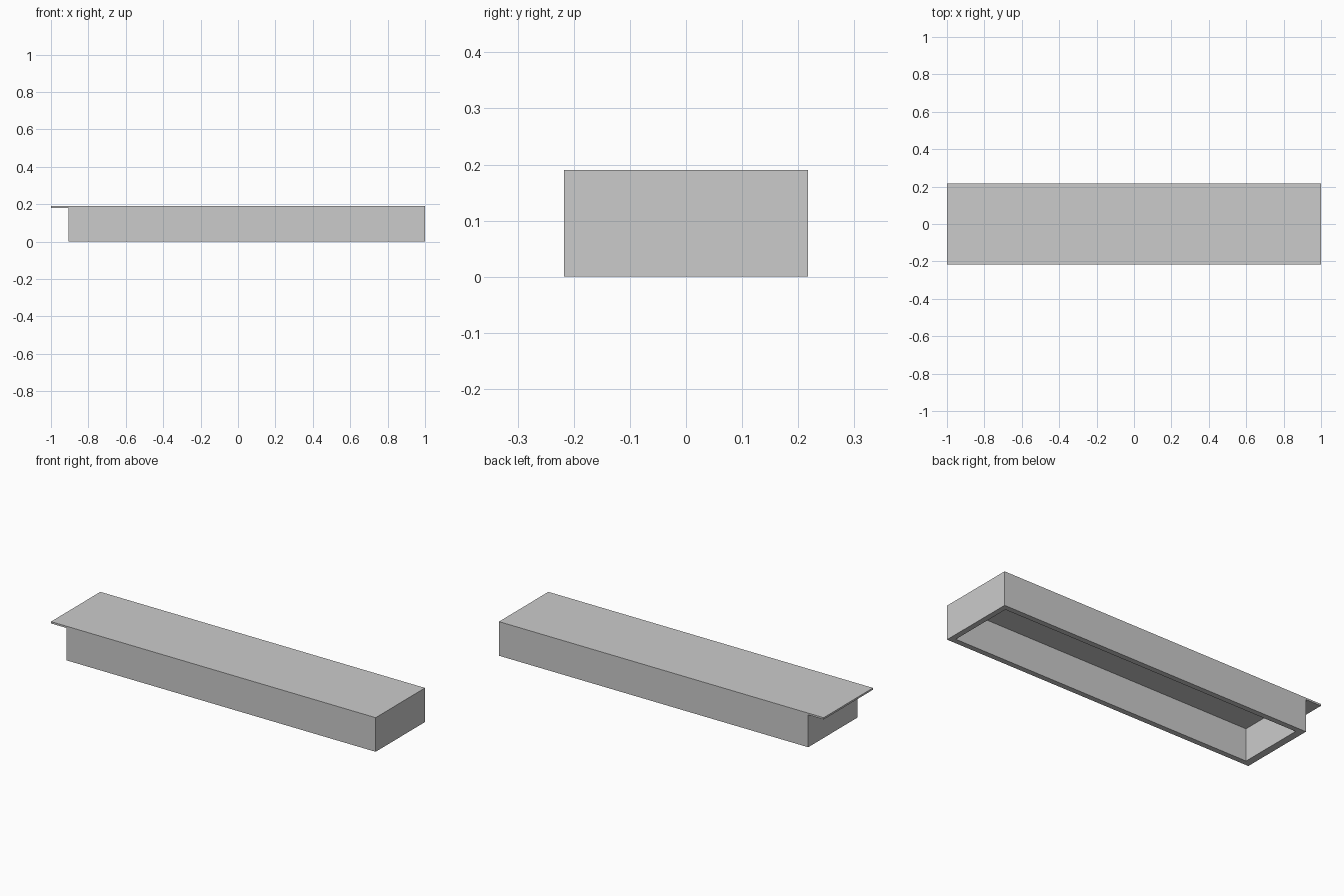
import bpy
import bmesh

cube = bpy.data.objects.get("Cube")
if cube:
    bpy.data.objects.remove(cube, do_unlink=True)

# Plain grey finish
grey = bpy.data.materials.new("plain_grey")
grey.use_nodes = True
colour = (0.6, 0.6, 0.6, 1)
grey.diffuse_color = colour
grey.node_tree.nodes["Principled BSDF"].inputs["Base Color"].default_value = colour

HALF_WIDTH = 0.217
HEIGHT = 0.19
PLATE = 0.01
BODY_LEFT, BODY_RIGHT = 1.0, -0.905


def add_mesh(name, bm):
    bmesh.ops.recalc_face_normals(bm, faces=bm.faces)
    mesh = bpy.data.meshes.new(name)
    bm.to_mesh(mesh)
    bm.free()
    mesh.materials.append(grey)
    obj = bpy.data.objects.new(name, mesh)
    bpy.context.collection.objects.link(obj)
    return obj


def ring(bm, x0, x1, y, z):
    return [bm.verts.new(p) for p in ((x0, -y, z), (x1, -y, z), (x1, y, z), (x0, y, z))]


# Overhanging top plate
bm = bmesh.new()
bottom = ring(bm, -1, 1, HALF_WIDTH, HEIGHT - PLATE)
bm.faces.new(bottom)
top = bmesh.ops.extrude_face_region(bm, geom=bm.faces[:])["geom"]
bmesh.ops.translate(bm, vec=(0, 0, PLATE),
                    verts=[v for v in top if isinstance(v, bmesh.types.BMVert)])
add_mesh("top_plate", bm)

# Rectangular wall frame, open below
SIDE_WALL, LEFT_WALL, RIGHT_WALL = 0.03, 0.03, 0.04
bm = bmesh.new()
outer_x = (BODY_RIGHT, BODY_LEFT)
inner_x = (BODY_RIGHT + RIGHT_WALL, BODY_LEFT - LEFT_WALL)
outer = ring(bm, *outer_x, HALF_WIDTH, 0)
inner = ring(bm, *inner_x, HALF_WIDTH - SIDE_WALL, 0)
for i in range(4):
    j = (i + 1) % 4
    bm.faces.new((outer[i], outer[j], inner[j], inner[i]))
walls = bmesh.ops.extrude_face_region(bm, geom=bm.faces[:])["geom"]
bmesh.ops.translate(bm, vec=(0, 0, HEIGHT - PLATE),
                    verts=[v for v in walls if isinstance(v, bmesh.types.BMVert)])
add_mesh("wall_frame", bm)
